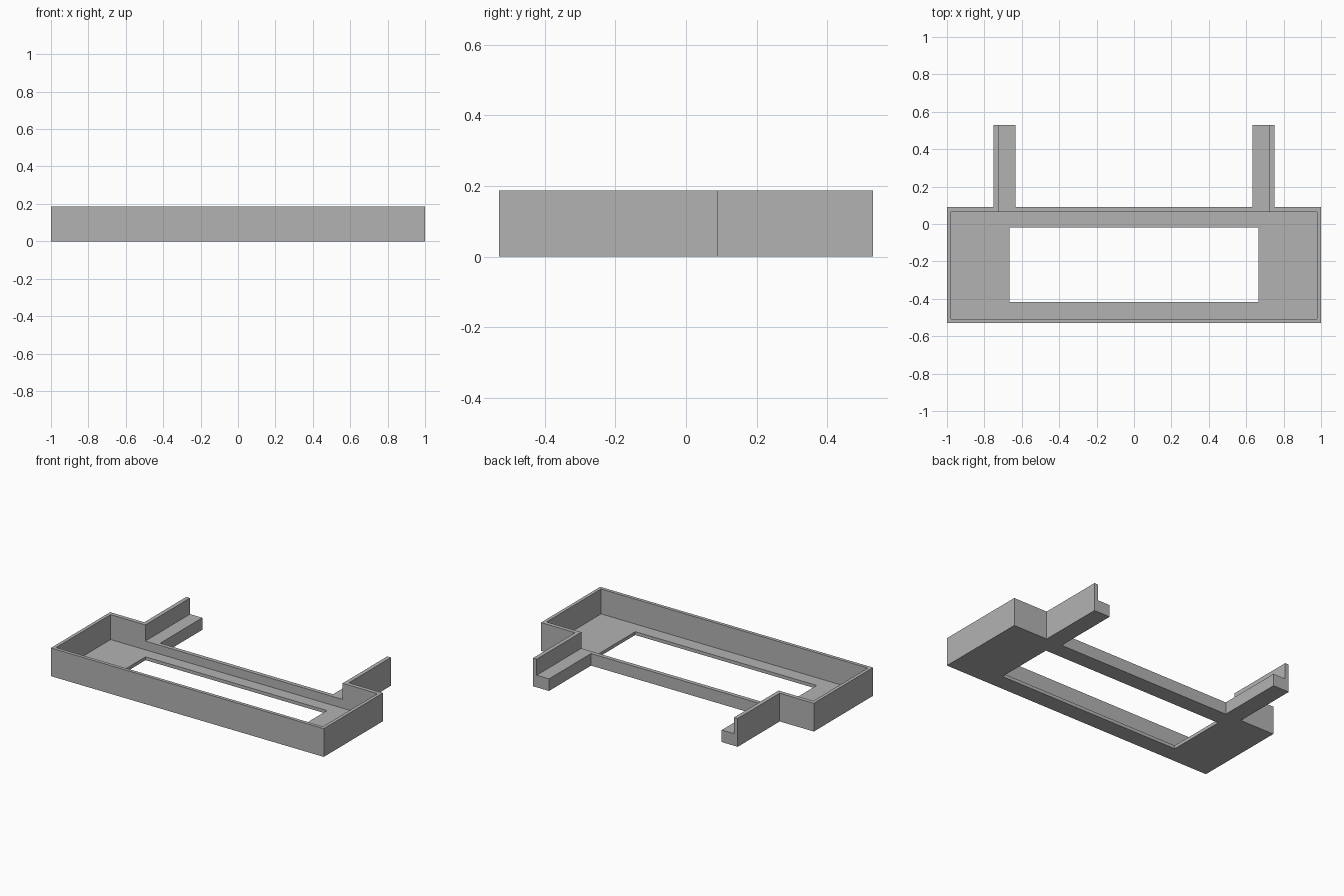
import bpy
import bmesh

cube = bpy.data.objects.get("Cube")
if cube:
    bpy.data.objects.remove(cube, do_unlink=True)

# Main dimensions
HEIGHT, LEDGE, FLOOR = 0.187, 0.08, 0.022
WALL, RAIL = 0.0225, 0.027
FRONT, BACK, END = -0.53, 0.09, 0.53
ARM_IN, ARM_OUT = 0.633, 0.75

grey = bpy.data.materials.new("plain grey")
grey.use_nodes = True
color = (0.45, 0.45, 0.45, 1)
grey.diffuse_color = color
grey.node_tree.nodes["Principled BSDF"].inputs["Base Color"].default_value = color


def prism(name, outline, z0, z1):
    """Extrude a counter-clockwise plan outline from z0 to z1."""
    bm = bmesh.new()
    face = bm.faces.new([bm.verts.new((x, y, z0)) for x, y in outline])
    top = bmesh.ops.extrude_face_region(bm, geom=[face])["geom"]
    verts = [v for v in top if isinstance(v, bmesh.types.BMVert)]
    bmesh.ops.translate(bm, verts=verts, vec=(0, 0, z1 - z0))
    bmesh.ops.recalc_face_normals(bm, faces=bm.faces)
    mesh = bpy.data.meshes.new(name)
    bm.to_mesh(mesh)
    bm.free()
    mesh.materials.append(grey)
    obj = bpy.data.objects.new(name, mesh)
    bpy.context.collection.objects.link(obj)
    return obj


def cut(target, name, half_x, y0, y1, z0, z1):
    """Cut a centred box out of the target and remove the cutter."""
    box = [(-half_x, y0), (half_x, y0), (half_x, y1), (-half_x, y1)]
    cutter = prism(name, box, z0, z1)
    cutter.hide_render = True
    mod = target.modifiers.new(name, "BOOLEAN")
    mod.operation = "DIFFERENCE"
    mod.solver = "EXACT"
    mod.object = cutter
    bpy.context.view_layer.objects.active = target
    bpy.ops.object.modifier_apply(modifier=name)
    bpy.data.objects.remove(cutter, do_unlink=True)


# Tray plan with two rear arms, mirrored across x
half = [(1, FRONT), (1, BACK), (ARM_OUT, BACK), (ARM_OUT, END),
        (ARM_IN, END), (ARM_IN, BACK)]
outline = half + [(-x, y) for x, y in reversed(half)]
tray = prism("tray_with_arms", outline, 0, HEIGHT)

# Tray interior, lowered rear wall with arm ledges, and floor window
cut(tray, "interior", 1 - WALL, FRONT + WALL, BACK - RAIL, FLOOR, 0.4)
cut(tray, "rear_notch", ARM_OUT - RAIL, -0.2, 0.7, LEDGE, 0.5)
cut(tray, "floor_window", 0.665, -0.418, -0.018, -0.1, 0.3)
